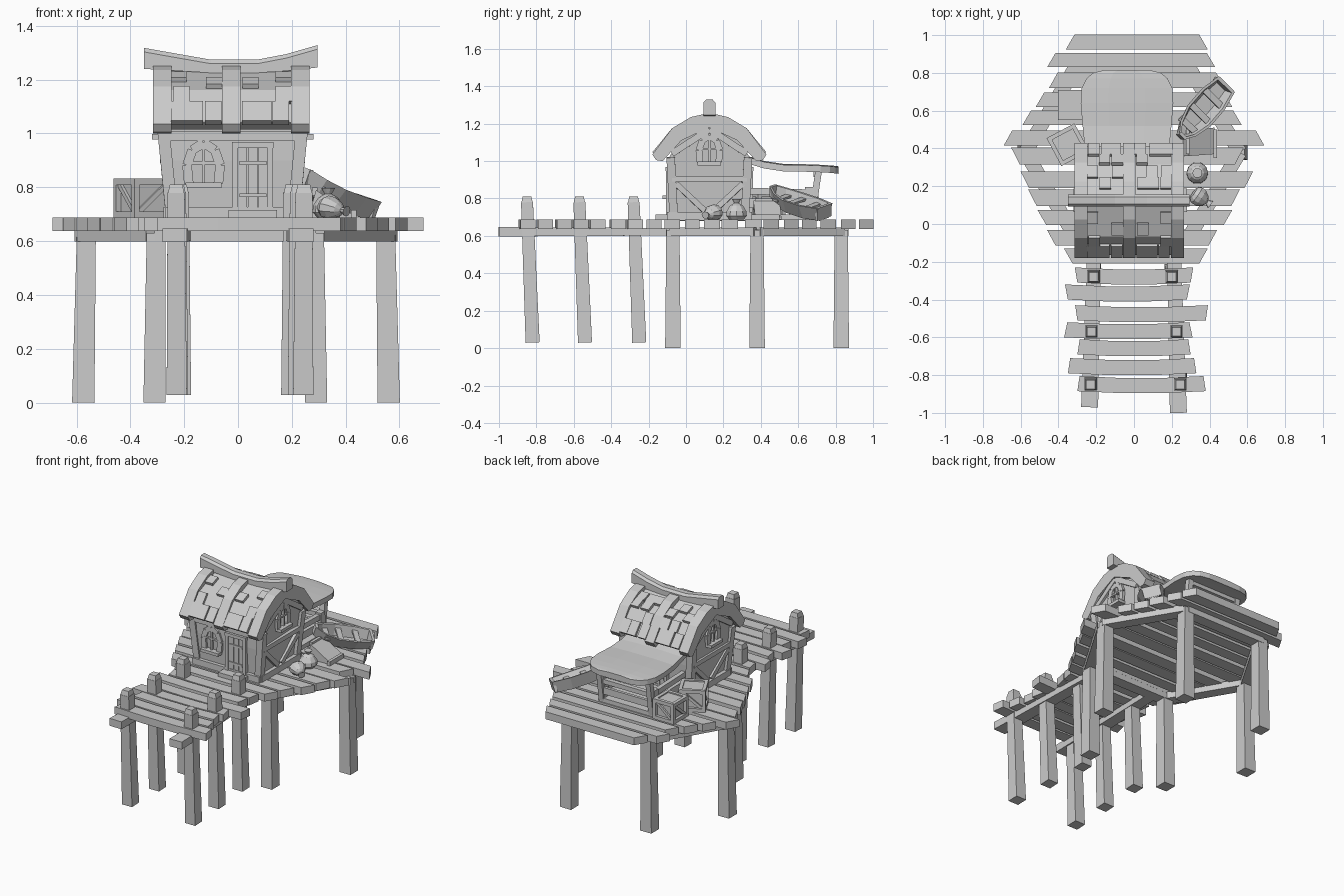
import bpy, bmesh, math, random
from mathutils import Vector as V, Matrix as M

random.seed(4)
old = bpy.data.objects.get("Cube")
if old:
    bpy.data.objects.remove(old)

grey = bpy.data.materials.new("weathered_grey")
grey.use_nodes = True
grey.diffuse_color = (0.6, 0.6, 0.6, 1)
grey.node_tree.nodes["Principled BSDF"].inputs["Base Color"].default_value = (0.6, 0.6, 0.6, 1)


# Helpers: a solid is a list of matching point rings
def build(name, solids, matrix=M()):
    bm = bmesh.new()
    for rings in solids:
        vs = [[bm.verts.new(matrix @ V(p)) for p in ring] for ring in rings]
        n = len(vs[0])
        for a, b in zip(vs, vs[1:]):
            for i in range(n):
                j = (i + 1) % n
                bm.faces.new((a[i], a[j], b[j], b[i]))
        bm.faces.new(vs[0])
        bm.faces.new(vs[-1])
    bmesh.ops.recalc_face_normals(bm, faces=bm.faces)
    me = bpy.data.meshes.new(name)
    bm.to_mesh(me)
    bm.free()
    me.materials.append(grey)
    ob = bpy.data.objects.new(name, me)
    bpy.context.collection.objects.link(ob)
    return ob


def beam(p0, p1, w, h, up=(0, 0, 1), end=1.0):
    p0, p1 = V(p0), V(p1)
    d = (p1 - p0).normalized()
    side = d.cross(V(up)).normalized()
    u = side.cross(d)
    corners = ((-1, -1), (1, -1), (1, 1), (-1, 1))
    return [[p + side * (a * w * s / 2) + u * (b * h * s / 2) for a, b in corners]
            for p, s in ((p0, 1), (p1, end))]


def post(p0, p1, w, end=1.0):
    return beam(p0, p1, w, w, (0, 1, 0), end)


def box(x, y, z, sx, sy, sz):
    return beam((x - sx / 2, y, z), (x + sx / 2, y, z), sy, sz)


def extrude_x(profile, x0, x1):
    return [[(x, y, z) for y, z in profile] for x in (x0, x1)]


def plank(y0, y1, l, r, slant, bow, z0=0.637, z1=0.687):
    # Three sections along the plank, ends cut at an angle
    rows = []
    for t in (0, 0.33, 0.67, 1):
        s = slant * (1 - 2 * t) * (1 if t in (0, 1) else 0)
        b = bow if 0 < t < 1 else 0
        a, c = l + (r - l) * t, l + (r - l) * t + s
        rows.append([(a, y0 - b, z0), (c, y1 - b, z0), (c, y1 - b, z1), (a, y0 - b, z1)])
    return rows


# Hexagonal deck: far edge to near edge, left and right ends
deck = [(.925, -.36, .39), (.83, -.46, .43), (.72, -.45, .48), (.62, -.52, .52), (.525, -.59, .57),
        (.415, -.69, .69), (.315, -.65, .58), (.19, -.60, .63), (.095, -.56, .56),
        (-.005, -.51, .52), (-.115, -.46, .44), (-.21, -.37, .39)]
solids = []
for y, l, r in deck:
    h = random.uniform(.075, .09)
    if y > .4:
        solids.append(plank(y, y + h, l, r, .045, 0))
    else:
        solids.append(plank(y, y + h, l + .045, r - .045, -.045, 0))
build("deck_planks", solids)

# Pier planks
pier = [(-.31, -.30, .30), (-.40, -.35, .28), (-.51, -.30, .38), (-.60, -.37, .31),
        (-.69, -.30, .30), (-.79, -.35, .33), (-.885, -.30, .38)]
build("pier_planks", [plank(y, y + .08, l, r, random.uniform(-.02, .02), .01) for y, l, r in pier])

# Pier posts and long beams
for side, xs, tip in (("right", (-.214, -.225, -.23), -.97), ("left", (.2, .225, .245), -1)):
    s = -1 if side == "right" else 1
    solids = [post((x * .99, y + .03, .03), (x, y, .78), .075, .85) for x, y in zip(xs, (-.28, -.57, -.85))]
    solids += [post((x, y, .775), (x, y, .81), .062, .75) for x, y in zip(xs, (-.28, -.57, -.85))]
    build(side + "_pier_posts", solids)
    build(side + "_pier_beam", [beam((s * .235, tip, .622), (s * .21, -.1, .622), .09, .05, end=.8)])

# Deck legs and hexagonal frame
legs = [(-.575, .38), (-.31, -.07), (.29, -.07), (.56, .38), (.29, .83), (-.31, .83)]
build("deck_legs", [post((x, y, 0), (x * .98, y, .63), .083, .85) for x, y in legs])
build("deck_frame", [beam((*a, .622), (*b, .622), .075, .046) for a, b in zip(legs, legs[1:] + legs[:1])])

# House walls, leaning outwards toward the eaves
CX, CY = -.02, .125
wall = [(-.2, .68), (.2, .68), (.215, .9), (.215, 1.02), (.15, 1.13), (0, 1.2), (-.15, 1.13), (-.215, 1.02), (-.215, .9)]


def half_width(z):
    return .225 + .04 * min(1, (z - .68) / .3)


build("house_walls", [[[(CX + s * half_width(z), CY + y, z) for y, z in wall] for s in (-1, 1)]])

# Timber framing
frame = []
for s in (-1, 1):
    for t in (-1, 1):
        frame.append(post((CX + s * .225, CY + t * .19, .69), (CX + s * .258, CY + t * .207, 1.02), .045))
    for t in (-1, 1):
        frame.append(beam((CX + s * .25, CY + t * .18, .88), (CX + s * .235, CY + t * .02, .73), .03, .03))
        frame.append(beam((CX + s * .262, CY + t * .2, 1.04), (CX + s * .265, CY, 1.17), .03, .035))
    frame.append(beam((CX + s * .252, CY - .2, .905), (CX + s * .252, CY + .2, .905), .035, .03))
    frame.append(beam((CX + s * .232, CY - .21, .705), (CX + s * .232, CY + .21, .705), .05, .045))
    frame.append(box(CX, CY + s * .205, .705, .5, .045, .045))
    frame.append(box(CX, CY + s * .212, .99, .5, .03, .035))
build("timber_frame", frame)


# Arched windows, drawn flat and then placed on a wall
def window(name, matrix, w=.11, h=.15):
    pts = [(-w / 2, 0), (-w * .56, h * .45), (-w * .38, h * .82), (0, h),
           (w * .38, h * .82), (w * .56, h * .45), (w / 2, 0)]
    ring = [(x, 0, z) for x, z in pts]
    solids = [beam(a, b, .035, .018, (0, 1, 0)) for a, b in zip(ring, ring[1:])]
    solids = [beam(a, b, .018, .035) for a, b in zip(ring, ring[1:])]
    solids += [box(0, 0, h / 2, .01, .022, h), box(0, 0, h * .5, w, .022, .01)]
    solids += [box(0, -.008, -.008, w + .025, .05, .02)]
    build(name, solids, matrix)


window("front_window", M.Translation((-.128, -.092, .815)))
for s, side in ((1, "left"), (-1, "right")):
    window(side + "_gable_window", M.Translation((CX + s * .267, CY, .995)) @ M.Rotation(s * math.pi / 2, 4, "Z"), .1, .14)

# Front door and back door: jambs, lintel, boards and step
for name, x, y, s in (("front_door", .055, -.088, -1), ("back_door", -.03, .338, 1)):
    solids = [box(x + k * .065, y, .835, .02, .04, .24) for k in (-1, 1)]
    solids += [box(x, y, .957, .155, .045, .022)]
    solids += [box(x + k * .038, y, .83, .034, .022, .23) for k in (-1, 0, 1)]
    solids += [box(x, y + s * .012, z, .1, .01, .014) for z in (.77, .89)]
    solids += [box(x, y + s * .03, .7, .18, .09, .03)]
    build(name, solids)

# Roof slabs, heavy ribs and scattered shingles
slab = [(0, 1.237), (.19, 1.162), (.288, 1.04), (.25, 1.015), (.16, 1.12), (0, 1.19)]
rib = [(0, 1.258), (.1, 1.235), (.2, 1.175), (.305, 1.035), (.285, 1.005), (.25, 1.0), (.15, 1.11), (0, 1.18)]
for s, side in ((-1, "front"), (1, "back")):
    build(side + "_roof", [extrude_x([(CY + s * d, z) for d, z in slab], -.295, .245)])
    build(side + "_roof_ribs", [extrude_x([(CY + s * d, z) for d, z in rib], x - .034, x + .034)
                                for x in (-.281, -.025, .231)])
    tiles = []
    for row, (a, b) in enumerate((((.06, 1.218), (.12, 1.196)), ((.12, 1.198), (.18, 1.172)),
                                  ((.19, 1.168), (.235, 1.112)), ((.235, 1.112), (.295, 1.04)))):
        for x in (-.218, -.153, -.088, .038, .103, .168):
            if row == 3 or random.random() < .45:
                px = x + random.uniform(-.01, .01)
                tiles.append(beam((px, CY + s * a[0], a[1]), (px, CY + s * b[0], b[1]), .06, .025))
    build(side + "_shingles", tiles)

# Sagging ridge beam
ridge = []
for x, lo, hi in ((-.35, 1.24, 1.318), (-.22, 1.232, 1.295), (-.1, 1.225, 1.274),
                  (.07, 1.225, 1.274), (.18, 1.232, 1.295), (.295, 1.245, 1.328)):
    ridge.append([(x, CY - .032, lo), (x, CY + .032, lo), (x, CY + .032, hi - .015),
                  (x, CY + .018, hi), (x, CY - .018, hi), (x, CY - .032, hi - .015)])
build("ridge_beam", [ridge])

# Rounded porch awning
awning = [(.32, .22, 1.03), (.42, .225, 1.0), (.52, .235, .985), (.64, .245, .983),
          (.72, .24, .98), (.77, .215, .977), (.8, .18, .974), (.815, .12, .972)]
build("porch_awning", [[[(-.037 + k * w, y, z - t) for k, t in ((-1, .04), (1, .04), (1, .005), (.4, 0), (-.4, 0), (-1, .005))]
                        for y, w, z in awning]])

# Porch floor, posts and board railings
porch = [box(-.035, .51, .7, .4, .36, .03)]
for s in (-1, 1):
    x = -.035 + s * .185
    porch.append(post((x, .67, .68), (x, .71, .955), .035))
    porch.append(beam((x, .34, .84), (x, .68, .83), .03, .035))
    porch.append(beam((x, .34, .775), (x, .68, .77), .022, .05))
    porch.append(post((x + s * .003, .66, .68), (x, .66, .86), .045))
porch += [box(-.035, .68, .83, .38, .03, .03), box(-.035, .68, .765, .38, .02, .045),
          beam((-.035 - .185, .7, .93), (-.035 + .185, .7, .93), .035, .03)]
build("porch", porch)


# Crates with framed, braced sides
def crate(name, x, y, turn, s=.135):
    h = s / 2
    solids = [box(0, 0, h, s * .88, s * .88, s * .9)]
    for a in (-1, 1):
        for b in (-1, 1):
            solids.append(post((a * h, b * h, 0), (a * h, b * h, s), .022))
            solids.append(box(0, a * h, h + b * (h - .011), s, .022, .024))
            solids.append(box(a * h, 0, h + b * (h - .011), .022, s, .024))
        solids.append(beam((-h, a * h * .95, .01), (h, a * h * .95, s - .01), .014, .018))
        solids.append(beam((a * h * .95, -h, .01), (a * h * .95, h, s - .01), .014, .018))
    build(name, solids, M.Translation((x, y, .687)) @ M.Rotation(math.radians(turn), 4, "Z"))


crate("back_crate", -.325, .63, 0)
crate("side_crate", -.35, .42, 28, .145)

# Rowing boat propped against the porch
hull = []
for x, w, zb, zt in ((-.19, .062, 0, .075), (-.08, .085, -.01, .07), (.04, .085, -.01, .07),
                     (.13, .06, 0, .08), (.19, .022, .03, .095)):
    i = w - .014
    hull.append([(x, -w, zt), (x, -w * .6, zb), (x, w * .6, zb), (x, w, zt),
                 (x, i, zt), (x, i * .6, zb + .014), (x, -i * .6, zb + .014), (x, -i, zt)])
boat = [hull, box(-.183, 0, .04, .018, .11, .07), box(.183, 0, .065, .018, .04, .06)]
boat += [box(x, 0, .045, .035, .13, .012) for x in (-.09, .02, .11)]
build("rowing_boat", boat, M.Translation((.345, .6, .735)) @ M.Rotation(math.radians(-131), 4, "Z")
      @ M.Rotation(math.radians(-14), 4, "Y") @ M.Rotation(math.radians(-14), 4, "X"))

# Tipped trough beside the boat
build("tipped_trough", [[[(.26, y0, .687), (.425, y0 + .01, .687), (.425, y0 + .01, .70), (.29, y0, .79)]
                         for y0 in (.36, .5)],
                        beam((.43, .35, .7), (.43, .5, .7), .02, .03),
                        beam((.285, .37, .785), (.285, .51, .785), .02, .03)])


# Tied sacks
def sack(name, matrix):
    prof = [(.04, 0), (.058, .02), (.056, .045), (.036, .075), (.013, .088), (.026, .11)]
    build(name, [[[(r * math.cos(a * math.tau / 10), r * math.sin(a * math.tau / 10), z) for a in range(10)]
                  for r, z in prof]], matrix)


sack("standing_sack", M.Translation((.335, .27, .687)))
sack("lying_sack", M.Translation((.315, .165, .73)) @ M.Rotation(math.radians(-35), 4, "Z") @ M.Rotation(math.radians(100), 4, "Y")
     @ M.Diagonal((.75, .9, 1, 1)))
